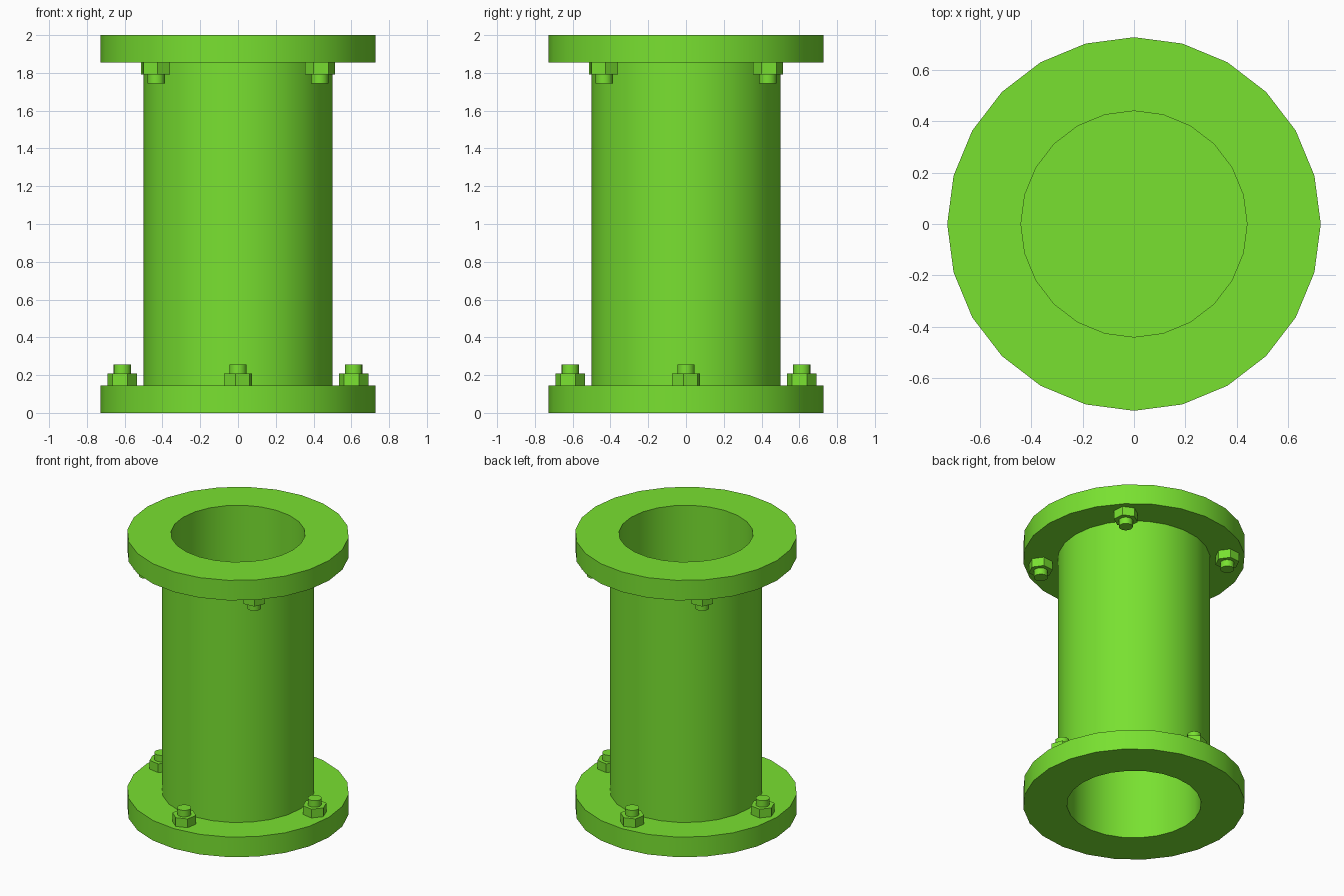
import bpy
import bmesh
from math import cos, sin, pi, radians

cube = bpy.data.objects.get("Cube")
if cube:
    bpy.data.objects.remove(cube, do_unlink=True)

# Single green paint
green = bpy.data.materials.new("bright_green_paint")
colour = (0.19, 0.75, 0.03, 1.0)
green.diffuse_color = colour
green.use_nodes = True
green.node_tree.nodes["Principled BSDF"].inputs["Base Color"].default_value = colour

SIDES = 24
OUTER, PIPE, BORE = 0.727, 0.5, 0.44
FLANGE = 0.145
HEIGHT = 2.0


def finish(name, bm):
    bmesh.ops.recalc_face_normals(bm, faces=bm.faces[:])
    mesh = bpy.data.meshes.new(name)
    bm.to_mesh(mesh)
    bm.free()
    mesh.materials.append(green)
    obj = bpy.data.objects.new(name, mesh)
    bpy.context.collection.objects.link(obj)
    bpy.ops.object.select_all(action="DESELECT")
    obj.select_set(True)
    bpy.context.view_layer.objects.active = obj
    bpy.ops.object.shade_smooth_by_angle(angle=radians(35))
    return obj


def ring(name, r_in, r_out, z0, z1):
    """Closed tube with a rectangular section."""
    bm = bmesh.new()
    section = [(r_in, z0), (r_out, z0), (r_out, z1), (r_in, z1)]
    loops = []
    for i in range(SIDES):
        a = 2 * pi * i / SIDES
        loops.append([bm.verts.new((r * cos(a), r * sin(a), z)) for r, z in section])
    for i in range(SIDES):
        a, b = loops[i], loops[(i + 1) % SIDES]
        for j in range(4):
            k = (j + 1) % 4
            bm.faces.new((a[j], b[j], b[k], a[k]))
    return finish(name, bm)


def prism(name, sides, radius, x, y, z0, z1, turn=0.0):
    """Capped prism standing between two heights."""
    bm = bmesh.new()
    base = [bm.verts.new((x + radius * cos(turn + 2 * pi * i / sides),
                          y + radius * sin(turn + 2 * pi * i / sides), z0))
            for i in range(sides)]
    face = bm.faces.new(base)
    top = bmesh.ops.extrude_face_region(bm, geom=[face], use_keep_orig=True)
    verts = [v for v in top["geom"] if isinstance(v, bmesh.types.BMVert)]
    bmesh.ops.translate(bm, verts=verts, vec=(0, 0, z1 - z0))
    return finish(name, bm)


# Pipe, flanges and the plate closing the bore
ring("pipe", BORE, PIPE, FLANGE, HEIGHT - FLANGE)
ring("bottom_flange", BORE, OUTER, 0, FLANGE)
ring("top_flange", BORE, OUTER, HEIGHT - FLANGE, HEIGHT)
prism("bore_plate", SIDES, BORE, 0, 0, 0.99, 1.01)

# Four nuts and studs on the inner face of each flange
for side, start in (("bottom", 0), ("top", pi / 4)):
    for n in range(4):
        a = start + n * pi / 2
        x, y = 0.613 * cos(a), 0.613 * sin(a)
        heights = [FLANGE - 0.01, 0.208, 0.255]
        if side == "top":
            heights = [HEIGHT - h for h in heights]
        prism(f"{side}_nut_{n + 1}", 6, 0.08, x, y, heights[0], heights[1], a - radians(10))
        prism(f"{side}_stud_{n + 1}", 16, 0.046, x, y, heights[0], heights[2])
